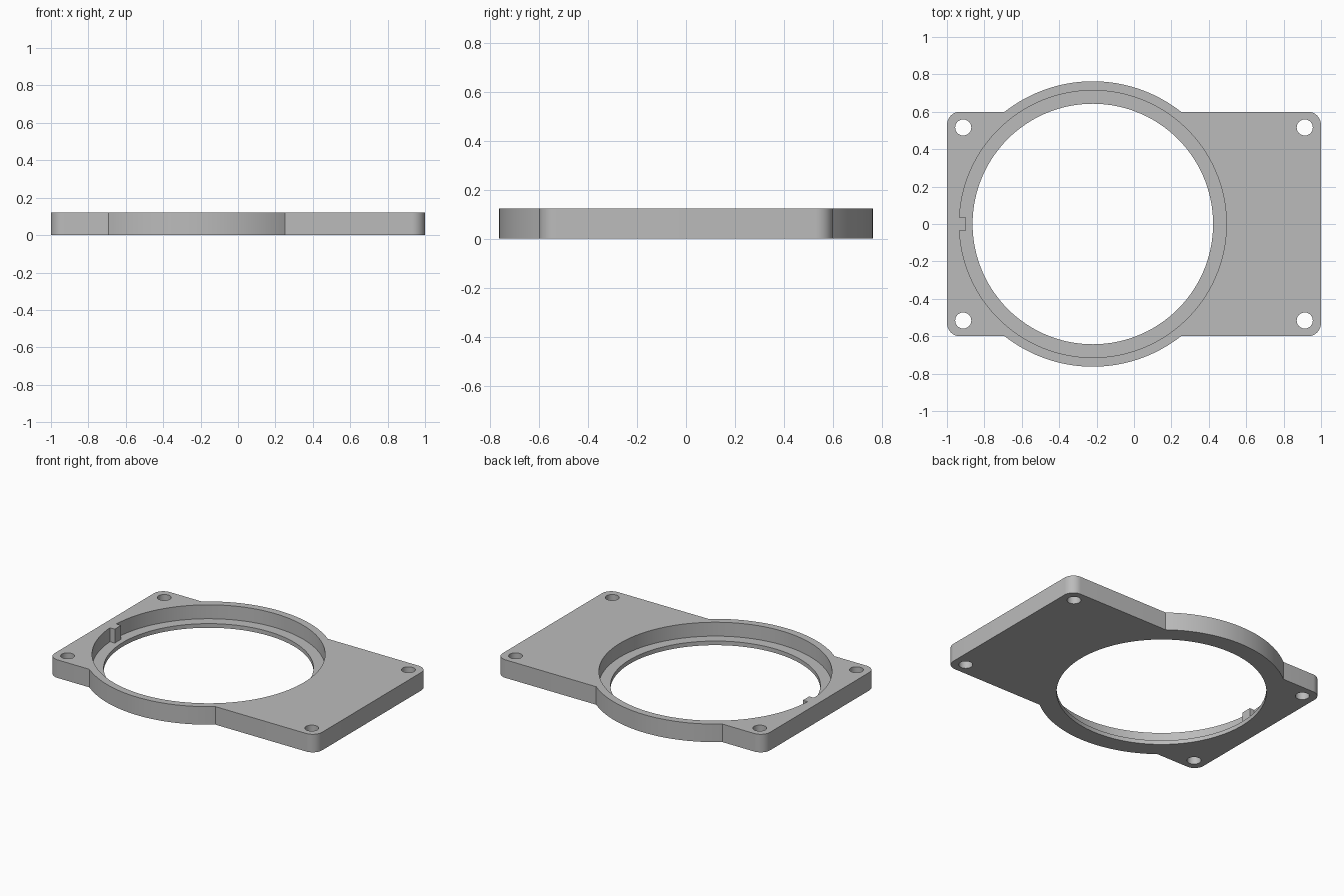
import bpy, bmesh
from math import pi, cos, sin, acos, asin, sqrt, radians

if "Cube" in bpy.data.objects:
    bpy.data.objects.remove(bpy.data.objects["Cube"])

HEIGHT, LEDGE_Z = 0.122, 0.028
HALF_Y, CORNER = 0.6, 0.07
RING_X, RING_R, RECESS_R, BORE_R = -0.22, 0.763, 0.714, 0.643
KEY_HALF, KEY_X = 0.034, -0.898


def arc(cx, cy, r, a0, a1, n):
    return [(cx + r * cos(a0 + (a1 - a0) * i / n),
             cy + r * sin(a0 + (a1 - a0) * i / n)) for i in range(n + 1)]


def circle(cx, cy, r, n):
    return arc(cx, cy, r, 0, 2 * pi, n)[:-1]


def prism(name, outline, z0, z1):
    """Extrude a counter-clockwise outline from z0 to z1."""
    bm = bmesh.new()
    face = bm.faces.new([bm.verts.new((x, y, z0)) for x, y in outline])
    top = bmesh.ops.extrude_face_region(bm, geom=[face])["geom"]
    bmesh.ops.translate(bm, vec=(0, 0, z1 - z0),
                        verts=[v for v in top if isinstance(v, bmesh.types.BMVert)])
    bmesh.ops.recalc_face_normals(bm, faces=bm.faces)
    mesh = bpy.data.meshes.new(name)
    bm.to_mesh(mesh)
    bm.free()
    obj = bpy.data.objects.new(name, mesh)
    bpy.context.collection.objects.link(obj)
    return obj


def cut(body, outline, z0, z1):
    cutter = prism("cutter", outline, z0, z1)
    cutter.hide_render = True
    mod = body.modifiers.new("cut", "BOOLEAN")
    mod.operation, mod.solver, mod.object = "DIFFERENCE", "EXACT", cutter
    bpy.context.view_layer.objects.active = body
    bpy.ops.object.modifier_apply(modifier=mod.name)
    bpy.data.objects.remove(cutter)


def corner(sx, sy, a):
    return arc(sx * (1 - CORNER), sy * (HALF_Y - CORNER), CORNER, a, a + pi / 2, 10)


# Rounded plate whose long sides bulge out around the ring
a = asin(HALF_Y / RING_R)
outline = (corner(1, -1, -pi / 2) + corner(1, 1, 0)
           + arc(RING_X, 0, RING_R, a, pi - a, 32)
           + corner(-1, 1, pi / 2) + corner(-1, -1, pi)
           + arc(RING_X, 0, RING_R, pi + a, 2 * pi - a, 32))
plate = prism("mounting_plate", outline, 0, HEIGHT)

# Stepped recess, leaving a small locating key on the right side
k = asin(KEY_HALF / RECESS_R)
recess = (arc(RING_X, 0, RECESS_R, -pi + k, pi - k, 120)
          + [(KEY_X, KEY_HALF), (KEY_X, -KEY_HALF)])
cut(plate, recess, LEDGE_Z, HEIGHT + 0.1)

# Through bore and four screw holes
cut(plate, circle(RING_X, 0, BORE_R, 120), -0.1, HEIGHT + 0.1)
for sx in (-1, 1):
    for sy in (-1, 1):
        cut(plate, circle(sx * 0.913, sy * 0.516, 0.043, 32), -0.1, HEIGHT + 0.1)

# Single grey material
grey = bpy.data.materials.new("light_grey")
grey.use_nodes = True
colour = (0.5, 0.5, 0.5, 1)
grey.diffuse_color = colour
grey.node_tree.nodes["Principled BSDF"].inputs["Base Color"].default_value = colour
plate.data.materials.clear()
plate.data.materials.append(grey)

bpy.ops.object.select_all(action="DESELECT")
plate.select_set(True)
bpy.context.view_layer.objects.active = plate
bpy.ops.object.shade_smooth_by_angle(angle=radians(30))
